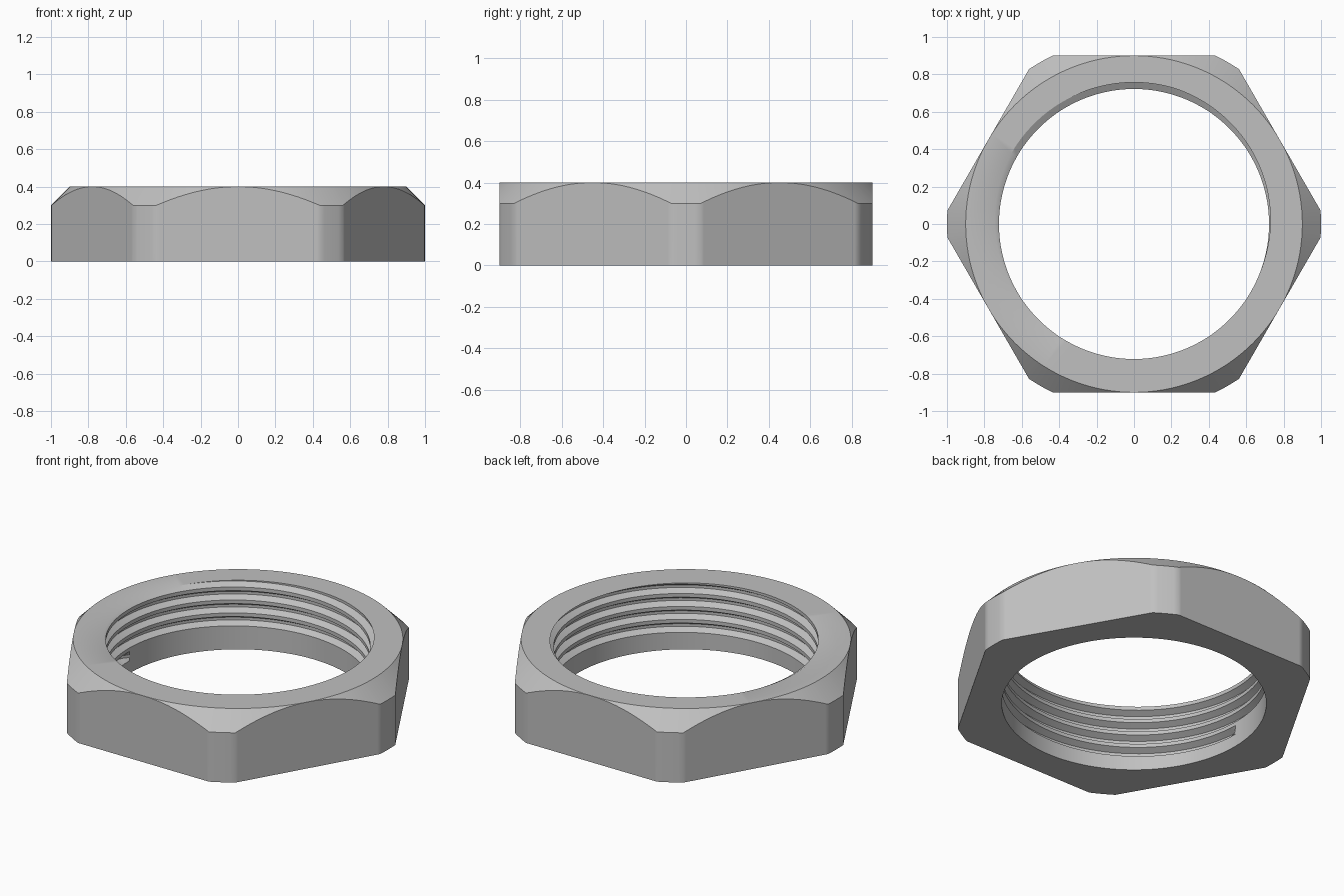
import bpy
import bmesh
from math import sin, cos, pi, radians, degrees, acos, floor

cube = bpy.data.objects.get("Cube")
if cube:
    bpy.data.objects.remove(cube, do_unlink=True)

# Main sizes
HEIGHT, APOTHEM, CORNER = 0.4, 0.9, 1.0
BORE, DEPTH = 0.722, 0.035
PITCH, START = 0.078, 0.075
FLANK, ROOT = 0.02, 0.016
GROOVE = 2 * FLANK + ROOT
TURNS = range(4, -2, -1)


def outline(angle):
    """Hexagon with its corners turned down to a circle."""
    off = (angle % 60) - 30
    return min(CORNER, APOTHEM / cos(radians(off)))


def bore_radius(z, t):
    """Bore radius with a right-hand helical groove; t is the fraction of a turn."""
    phase = (z - START) / PITCH - t
    turn = floor(phase + 1e-6)
    u = (phase - turn) * PITCH
    cut = max(0, min(1, u / FLANK, (GROOVE - u) / FLANK))
    fade = max(0, min(1, (turn + t) * 100))
    return BORE + DEPTH * cut * fade


def section(t):
    """Closed cross-section (radius, height) of the nut at one angle."""
    r = outline(180 + 360 * t)
    pts = [(r, 0), (r, HEIGHT - (r - APOTHEM)), (APOTHEM, HEIGHT),
           (bore_radius(HEIGHT, t), HEIGHT)]
    for turn in TURNS:
        for u in (GROOVE, GROOVE - FLANK, FLANK, 0):
            z = START + PITCH * (turn + t) + u
            z = max(0, min(HEIGHT, z))
            pts.append((bore_radius(z, t), z))
    pts.append((BORE, 0))
    return pts


# Even steps plus the exact ends of each rounded corner
half_corner = degrees(acos(APOTHEM / CORNER))
angles = [i * 2.5 for i in range(145)]
for k in range(6):
    angles += [60 * k + 30 - half_corner, 60 * k + 30 + half_corner]
angles.sort()

# Sweep the section around the axis
bm = bmesh.new()
columns = []
for a in angles:
    c, s = cos(radians(a) + pi), sin(radians(a) + pi)
    columns.append([bm.verts.new((r * c, r * s, z)) for r, z in section(a / 360)])
for left, right in zip(columns, columns[1:]):
    for i in range(len(left)):
        j = (i + 1) % len(left)
        bm.faces.new((left[i], right[i], right[j], left[j]))
bmesh.ops.remove_doubles(bm, verts=bm.verts, dist=1e-5)
bmesh.ops.dissolve_degenerate(bm, edges=bm.edges, dist=1e-6)
bmesh.ops.recalc_face_normals(bm, faces=bm.faces)

mesh = bpy.data.meshes.new("hex_nut")
bm.to_mesh(mesh)
bm.free()
nut = bpy.data.objects.new("hex_nut", mesh)
bpy.context.collection.objects.link(nut)

# Plain grey metal
grey = bpy.data.materials.new("grey_metal")
grey.use_nodes = True
colour = (0.53, 0.53, 0.53, 1)
grey.diffuse_color = colour
grey.node_tree.nodes["Principled BSDF"].inputs["Base Color"].default_value = colour
mesh.materials.append(grey)

# Smooth the round surfaces, keep the cut edges crisp
bpy.ops.object.select_all(action="DESELECT")
nut.select_set(True)
bpy.context.view_layer.objects.active = nut
bpy.ops.object.shade_smooth_by_angle(angle=radians(30))
